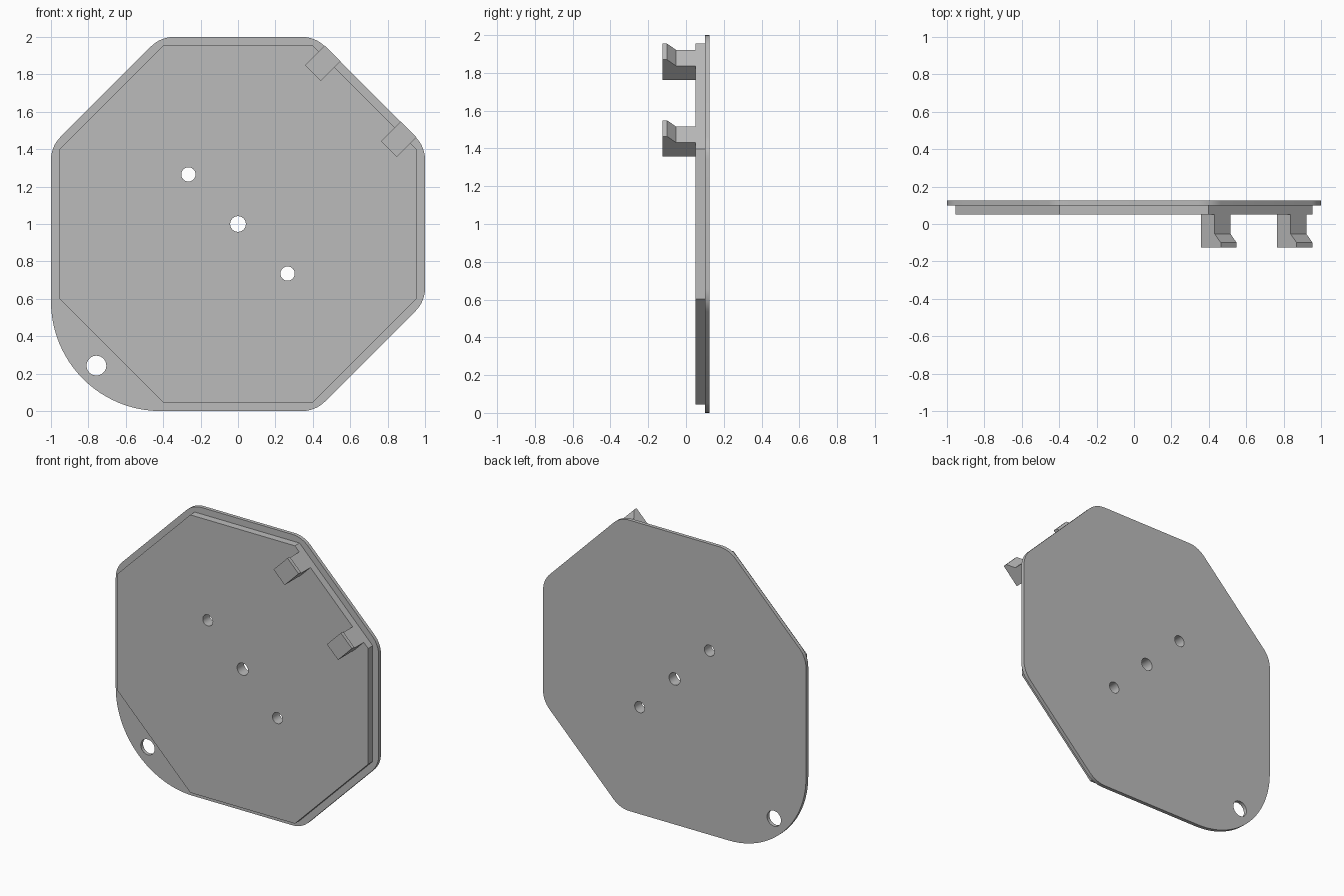
import bpy
from math import sin, cos, tan, radians, pi
from mathutils import Matrix, Vector

cube = bpy.data.objects.get("Cube")
if cube:
    bpy.data.objects.remove(cube, do_unlink=True)

grey = bpy.data.materials.new("grey")
grey.use_nodes = True
COLOUR = (0.5, 0.5, 0.5, 1)
grey.diffuse_color = COLOUR
grey.node_tree.nodes["Principled BSDF"].inputs["Base Color"].default_value = COLOUR

# Frame that stands the flat outlines upright, facing the front
UPRIGHT = Matrix.Translation((0, 0, 1)) @ Matrix.Rotation(pi / 2, 4, 'X')


def slab(name, loops, low, high, frame):
    """Extrude an outline (with holes after it) from low to high in a frame."""
    curve = bpy.data.curves.new(name, 'CURVE')
    curve.dimensions = '2D'
    curve.fill_mode = 'BOTH'
    curve.extrude = (high - low) / 2
    for loop in loops:
        spline = curve.splines.new('POLY')
        spline.points.add(len(loop) - 1)
        for point, (x, y) in zip(spline.points, loop):
            point.co = (x, y, 0, 1)
        spline.use_cyclic_u = True
    helper = bpy.data.objects.new(name + "_outline", curve)
    bpy.context.collection.objects.link(helper)
    bpy.context.view_layer.update()
    graph = bpy.context.evaluated_depsgraph_get()
    mesh = bpy.data.meshes.new_from_object(helper.evaluated_get(graph))
    bpy.data.objects.remove(helper)
    mesh.transform(frame @ Matrix.Translation((0, 0, (low + high) / 2)))
    mesh.materials.clear()
    mesh.materials.append(grey)
    obj = bpy.data.objects.new(name, mesh)
    bpy.context.collection.objects.link(obj)
    bpy.ops.object.select_all(action='DESELECT')
    obj.select_set(True)
    bpy.context.view_layer.objects.active = obj
    bpy.ops.object.shade_smooth_by_angle(angle=radians(20))
    return obj


def arc(x, y, r, start, end, steps):
    angles = [radians(start + (end - start) * i / steps) for i in range(steps + 1)]
    return [(x + r * cos(a), y + r * sin(a)) for a in angles]


def hole(x, y, r):
    return arc(x, y, r, 0, 360, 32)[:-1]


# Back plate: rounded octagon with one corner swept into a wide lobe
FILLET = 0.17
outline = []
for i in range(8):
    mid = 22.5 + 45 * i
    if i == 4:
        bend = tan(radians(22.5))
        outline += arc(-bend, -bend, 1 - bend, 180, 270, 24)
    elif i != 5:
        reach = (1 - FILLET) / cos(radians(22.5))
        cx, cy = reach * cos(radians(mid)), reach * sin(radians(mid))
        outline += arc(cx, cy, FILLET, mid - 22.5, mid + 22.5, 8)

row = [hole(0, 0, 0.042), hole(-0.265, 0.265, 0.038), hole(0.265, -0.265, 0.038)]
slab("back_plate", [outline, hole(-0.757, -0.757, 0.053)] + row, -0.125, -0.1, UPRIGHT)

# Raised front panel: sharp octagon
A, B = 0.955, 0.398
panel = [(A, -B), (A, B), (B, A), (-B, A), (-A, B), (-A, -B), (-B, -A), (B, -A)]
slab("front_panel", [panel] + row, -0.1, -0.05, UPRIGHT)

# Two hooked clips on the upper left slanted edge
out = Vector((1, 0, 1)).normalized()
back = Vector((0, 1, 0))
along = out.cross(back)
CLIP = Matrix.Translation((0, 0, 1)) @ Matrix((out, back, along)).transposed().to_4x4()
hook = [(0.853, 0.05), (0.853, -0.125), (1.003, -0.125), (1.003, -0.1),
        (0.957, -0.053), (0.957, 0.05)]
for name, t in (("upper_clip", 0.287), ("lower_clip", -0.287)):
    slab(name, [hook], t - 0.06, t + 0.06, CLIP)
